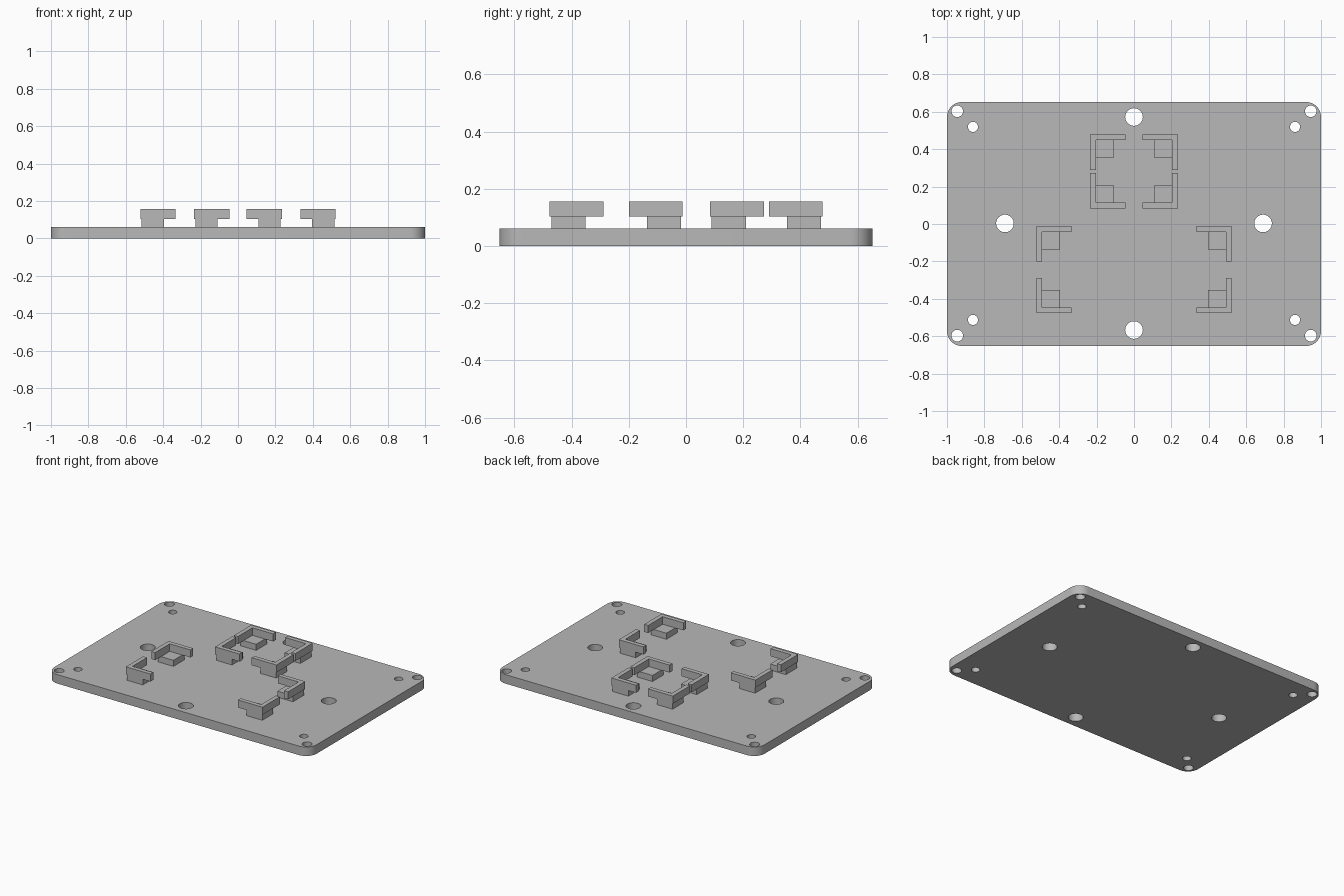
import bpy, bmesh
from mathutils import Matrix

if "Cube" in bpy.data.objects:
    bpy.data.objects.remove(bpy.data.objects["Cube"], do_unlink=True)

HALF_X, HALF_Y, THICK, RADIUS = 1.0, 0.652, 0.062, 0.08
LEDGE, TOP = 0.104, 0.156            # heights of bracket foot and bracket wall
ARM, WALL, FOOT, INSET = 0.188, 0.03, 0.125, 0.006

grey = bpy.data.materials.new("plain_grey")
grey.use_nodes = True
grey.diffuse_color = (0.48, 0.48, 0.48, 1)
grey.node_tree.nodes["Principled BSDF"].inputs["Base Color"].default_value = grey.diffuse_color


def make_object(name, bm):
    bmesh.ops.recalc_face_normals(bm, faces=bm.faces)
    mesh = bpy.data.meshes.new(name)
    bm.to_mesh(mesh)
    bm.free()
    mesh.materials.append(grey)
    obj = bpy.data.objects.new(name, mesh)
    bpy.context.collection.objects.link(obj)
    return obj


def extrude_outline(bm, points, z0, z1):
    face = bm.faces.new([bm.verts.new((x, y, z0)) for x, y in points])
    top = bmesh.ops.extrude_face_region(bm, geom=[face])["geom"]
    verts = [v for v in top if isinstance(v, bmesh.types.BMVert)]
    bmesh.ops.translate(bm, verts=verts, vec=(0, 0, z1 - z0))


# Base plate with rounded vertical corners
bm = bmesh.new()
extrude_outline(bm, [(-HALF_X, -HALF_Y), (HALF_X, -HALF_Y),
                     (HALF_X, HALF_Y), (-HALF_X, HALF_Y)], 0, THICK)
uprights = [e for e in bm.edges if abs(e.verts[0].co.z - e.verts[1].co.z) > THICK / 2]
bmesh.ops.bevel(bm, geom=uprights, offset=RADIUS, segments=12, profile=0.5, affect='EDGES')
plate = make_object("base_plate", bm)

# Through holes: four large, four corner, four small
holes = [(0, 0.572, 0.047), (0, -0.567, 0.047), (0.69, 0.003, 0.047), (-0.69, 0.003, 0.047)]
for side in (-1, 1):
    for end in (-1, 1):
        holes.append((side * 0.945, end * 0.6 + 0.003, 0.031))
        holes.append((side * 0.861, end * 0.516 + 0.003, 0.027))
bm = bmesh.new()
for x, y, r in holes:
    bmesh.ops.create_cone(bm, cap_ends=True, segments=48, radius1=r, radius2=r,
                          depth=THICK * 3, matrix=Matrix.Translation((x, y, THICK / 2)))
cutter = make_object("hole_cutter", bm)
cutter.hide_render = True
cut = plate.modifiers.new("holes", 'BOOLEAN')
cut.operation = 'DIFFERENCE'
cut.solver = 'EXACT'
cut.object = cutter
bpy.context.view_layer.objects.active = plate
plate.select_set(True)
bpy.ops.object.modifier_apply(modifier=cut.name)
bpy.data.objects.remove(cutter, do_unlink=True)
bpy.ops.object.shade_smooth_by_angle()


# Corner bracket: square foot carrying an overhanging L-shaped wall
def bracket(name, x, y, sx, sy):
    def place(points):
        return [(x - sx * u, y - sy * v) for u, v in points]
    bm = bmesh.new()
    extrude_outline(bm, place([(INSET, INSET), (FOOT, INSET), (FOOT, FOOT), (INSET, FOOT)]),
                    THICK, LEDGE)
    extrude_outline(bm, place([(0, 0), (ARM, 0), (ARM, WALL), (WALL, WALL),
                               (WALL, ARM), (0, ARM)]), LEDGE, TOP)
    make_object(name, bm)


# Two sets of four brackets, each holding a rectangle by its corners
sets = {"rear": (0.234, 0.084, 0.478), "front": (0.521, -0.477, -0.012)}
for set_name, (half, y_low, y_high) in sets.items():
    for side, sx in (("left", 1), ("right", -1)):
        bracket(f"{set_name}_{side}_bracket_near", sx * half, y_low, sx, -1)
        bracket(f"{set_name}_{side}_bracket_far", sx * half, y_high, sx, 1)
